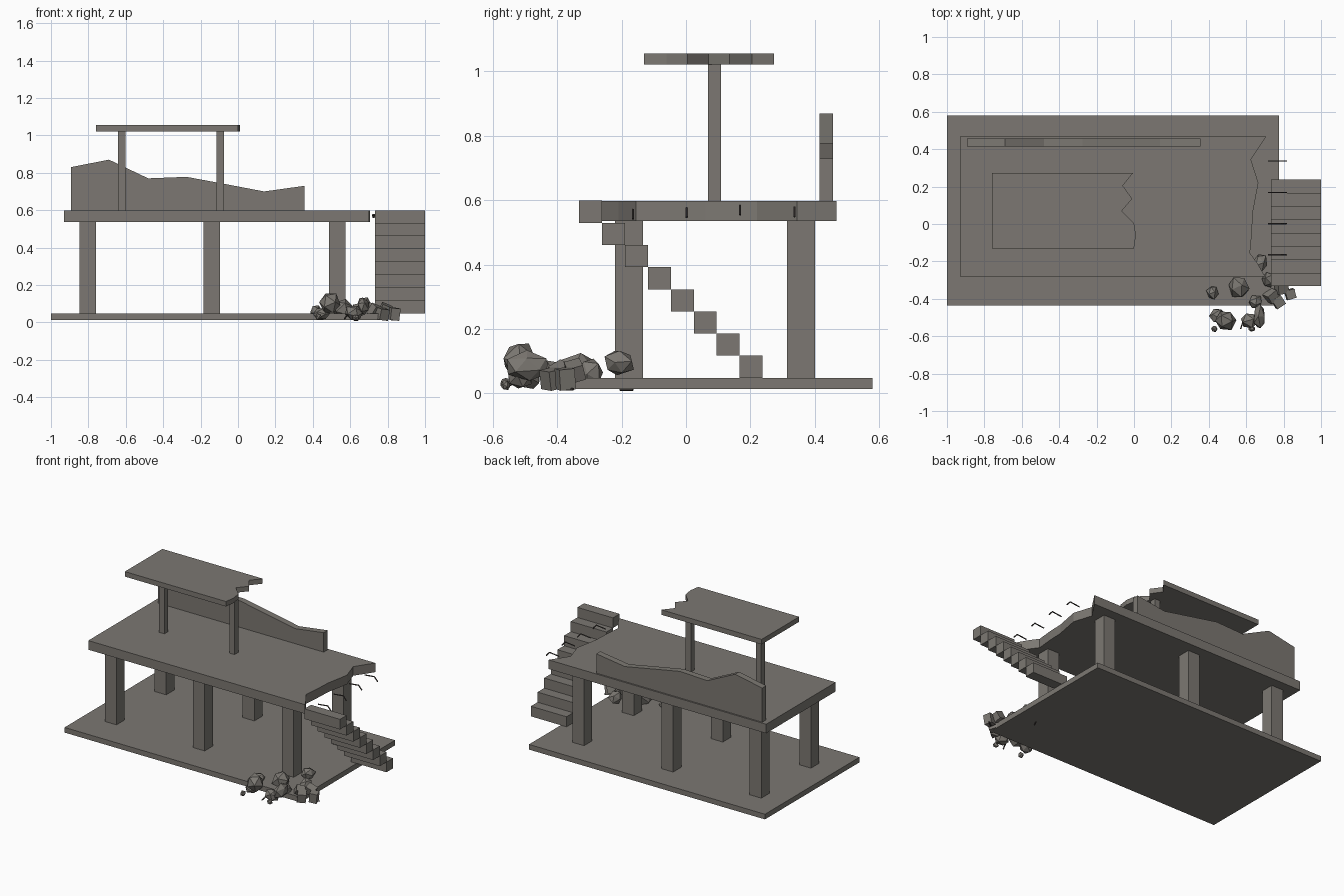
import bpy, bmesh, math, random
from mathutils import Vector, Matrix, Euler

if "Cube" in bpy.data.objects:
    bpy.data.objects.remove(bpy.data.objects["Cube"])

random.seed(4)


def material(name, rgb):
    m = bpy.data.materials.new(name)
    m.diffuse_color = (*rgb, 1)
    m.use_nodes = True
    m.node_tree.nodes["Principled BSDF"].inputs["Base Color"].default_value = m.diffuse_color
    return m


concrete = material("concrete grey", (0.20, 0.187, 0.168))
steel = material("dark steel", (0.07, 0.06, 0.055))


def finish(name, bm, mat=concrete):
    bmesh.ops.recalc_face_normals(bm, faces=bm.faces)
    me = bpy.data.meshes.new(name)
    bm.to_mesh(me)
    bm.free()
    me.materials.append(mat)
    ob = bpy.data.objects.new(name, me)
    bpy.context.collection.objects.link(ob)
    return ob


def box(name, x0, x1, y0, y1, z0, z1):
    bm = bmesh.new()
    size = Matrix.Diagonal((x1 - x0, y1 - y0, z1 - z0, 1))
    mid = Matrix.Translation(((x0 + x1) / 2, (y0 + y1) / 2, (z0 + z1) / 2))
    bmesh.ops.create_cube(bm, size=1, matrix=mid @ size)
    return finish(name, bm)


def prism(name, points, offset):
    """Extrude a closed outline of 3D points by an offset vector."""
    bm = bmesh.new()
    face = bm.faces.new([bm.verts.new(p) for p in points])
    ext = bmesh.ops.extrude_face_region(bm, geom=[face], use_keep_orig=True)
    verts = [g for g in ext["geom"] if isinstance(g, bmesh.types.BMVert)]
    bmesh.ops.translate(bm, verts=verts, vec=offset)
    return finish(name, bm)


def bar(name, points, r=0.004):
    """Thin reinforcing rod through the given points."""
    bm = bmesh.new()
    for a, b in zip(points, points[1:]):
        a, b = Vector(a), Vector(b)
        d = b - a
        mat = Matrix.Translation((a + b) / 2) @ d.to_track_quat('Z', 'Y').to_matrix().to_4x4()
        bmesh.ops.create_cone(bm, cap_ends=True, segments=6, radius1=r, radius2=r,
                              depth=d.length, matrix=mat)
    return finish(name, bm, steel)


def rock(name, loc, size):
    """Jittered icosahedron."""
    bm = bmesh.new()
    bmesh.ops.create_icosphere(bm, subdivisions=1, radius=1)
    rot = Euler([random.uniform(0, 6) for _ in range(3)]).to_matrix()
    for v in bm.verts:
        d = (rot @ v.co) * random.uniform(0.88, 1.12)
        v.co = Vector([l + c * s for l, c, s in zip(loc, d, size)])
        v.co.z = max(v.co.z, 0.008)
    return finish(name, bm)


def chunk(name, loc, size, rot):
    """Tilted broken block."""
    bm = bmesh.new()
    m = Matrix.Translation(loc) @ Euler(rot).to_matrix().to_4x4() @ Matrix.Diagonal((*size, 1))
    bmesh.ops.create_cube(bm, size=1, matrix=m)
    return finish(name, bm)


# ground slab and broken upper deck
box("ground_slab", -1, 0.775, -0.435, 0.58, 0.013, 0.048)
deck = [(-0.93, 0.467), (-0.93, -0.28), (0.70, -0.28), (0.66, -0.21), (0.62, -0.155), (0.63, -0.05),
        (0.635, 0.06), (0.665, 0.22), (0.625, 0.345), (0.707, 0.467)]
prism("broken_deck", [(x, y, 0.536) for x, y in deck], (0, 0, 0.062))

# pillars under the deck
for i, x in enumerate((-0.803, -0.14, 0.53)):
    for j, y in enumerate((-0.177, 0.357)):
        box(f"pillar_{i}_{j}", x - 0.044, x + 0.044, y - 0.044, y + 0.044, 0.048, 0.536)

# ruined back wall
wall = [(-0.893, 0.598), (-0.893, 0.83), (-0.69, 0.87), (-0.48, 0.77), (-0.275, 0.778),
        (-0.06, 0.738), (0.14, 0.70), (0.355, 0.73), (0.355, 0.598)]
prism("broken_back_wall", [(x, 0.414, z) for x, z in wall], (0, 0.043, 0))

# upper roof with two posts
for i, x in enumerate((-0.622, -0.094)):
    box(f"roof_post_{i}", x - 0.02, x + 0.02, 0.069, 0.109, 0.598, 1.022)
roof = [(-0.76, 0.273), (-0.76, -0.13), (0.0, -0.13), (0.01, -0.06), (0.0, 0.005),
        (-0.065, 0.07), (-0.01, 0.135), (-0.06, 0.205), (-0.005, 0.273)]
prism("broken_roof", [(x, y, 1.021) for x, y in roof], (0, 0, 0.034))

# stair of eight block steps, rising towards the front
for i in range(8):
    y1 = 0.238 - i * 0.0713
    z0 = 0.048 + i * 0.0688
    box(f"step_{i}", 0.732, 1.0, y1 - 0.0713, y1, z0, z0 + 0.0688)

# bent rods at the broken deck edge
for i, (y, z) in enumerate(((-0.165, 0.57), (0.002, 0.575), (0.168, 0.583), (0.337, 0.577))):
    bar(f"bent_rod_{i}", [(0.718, y, z - 0.008), (0.79, y, z), (0.815, y, z - 0.028)])

# rubble heap: rocks
rocks = [((0.42, -0.365, 0.055), (0.033, 0.04, 0.04)),
         ((0.56, -0.335, 0.07), (0.058, 0.062, 0.058)),
         ((0.49, -0.515, 0.10), (0.058, 0.055, 0.06)),
         ((0.445, -0.49, 0.045), (0.045, 0.045, 0.036)),
         ((0.62, -0.515, 0.05), (0.055, 0.045, 0.042)),
         ((0.67, -0.49, 0.085), (0.035, 0.07, 0.045)),
         ((0.65, -0.42, 0.065), (0.04, 0.04, 0.045)),
         ((0.675, -0.21, 0.095), (0.042, 0.05, 0.042)),
         ((0.72, -0.30, 0.06), (0.04, 0.045, 0.05)),
         ((0.43, -0.56, 0.03), (0.018, 0.018, 0.018)),
         ((0.63, -0.56, 0.025), (0.02, 0.015, 0.016))]
for i, (loc, size) in enumerate(rocks):
    rock(f"rubble_rock_{i}", loc, size)

# rubble heap: blocks and loose rods
chunk("rubble_block_0", (0.77, -0.415, 0.045), (0.055, 0.055, 0.06), (0.2, 0.1, 0.6))
chunk("rubble_block_1", (0.835, -0.375, 0.045), (0.05, 0.05, 0.065), (0.1, 0.1, 0.3))
chunk("rubble_block_2", (0.735, -0.385, 0.06), (0.06, 0.05, 0.06), (0.5, 0.3, 0.7))
chunk("rubble_block_3", (0.79, -0.345, 0.07), (0.06, 0.05, 0.05), (0.3, 0.4, 0.2))
bar("loose_rod_0", [(0.57, -0.56, 0.02), (0.59, -0.50, 0.05)])
bar("loose_rod_1", [(0.82, -0.38, 0.013), (0.86, -0.35, 0.013)])
bar("loose_rod_2", [(0.62, -0.205, 0.012), (0.64, -0.165, 0.012)])
